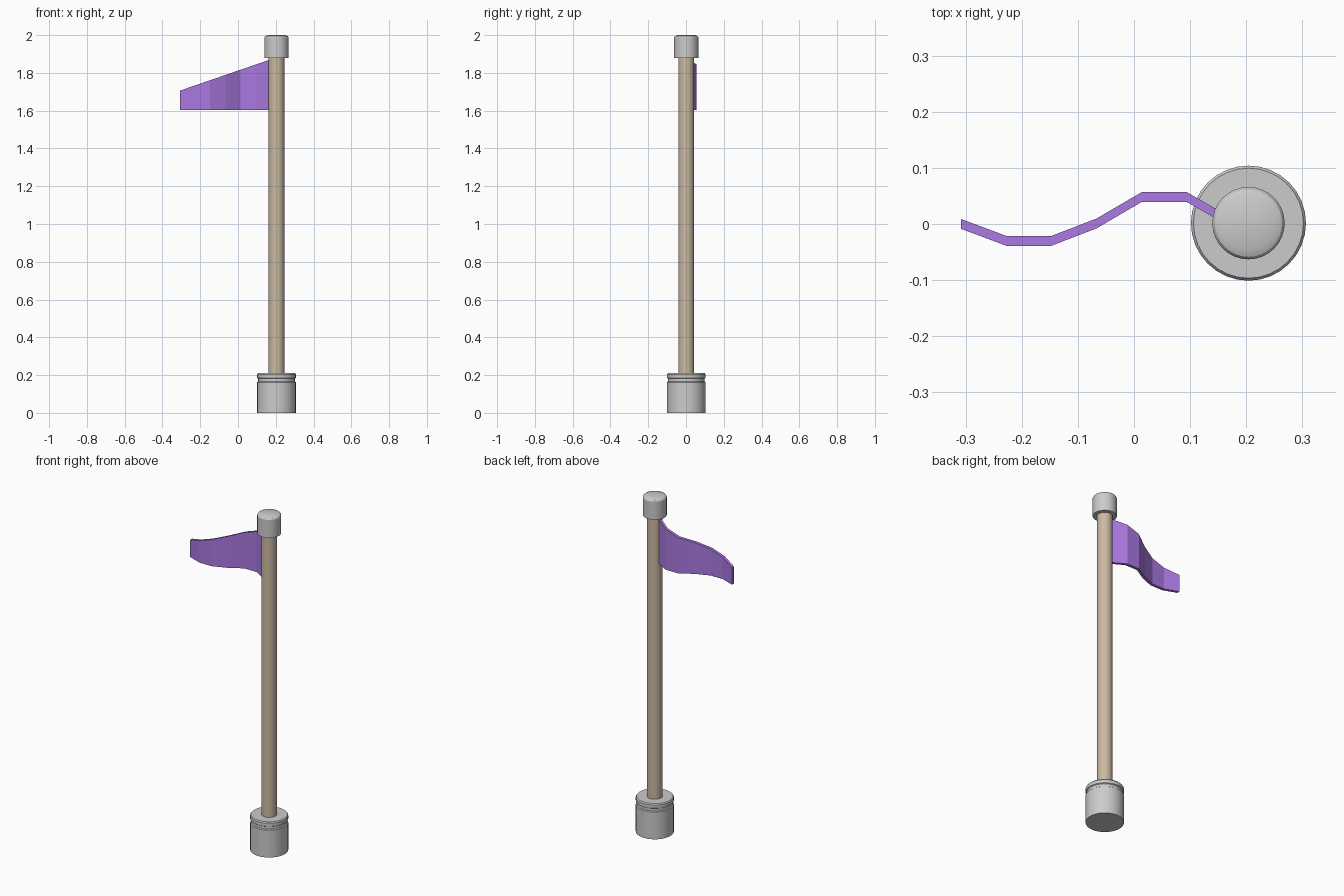
import bpy, bmesh, math

if "Cube" in bpy.data.objects:
    bpy.data.objects.remove(bpy.data.objects["Cube"])

PX, PY = 0.204, 0.0015   # pole axis
SIDES = 32


def material(name, rgb):
    m = bpy.data.materials.new(name)
    m.diffuse_color = (*rgb, 1)
    m.use_nodes = True
    m.node_tree.nodes["Principled BSDF"].inputs["Base Color"].default_value = m.diffuse_color
    return m


def finish(name, bm, mat=None):
    bmesh.ops.recalc_face_normals(bm, faces=bm.faces)
    me = bpy.data.meshes.new(name)
    bm.to_mesh(me)
    bm.free()
    ob = bpy.data.objects.new(name, me)
    bpy.context.collection.objects.link(ob)
    if mat:
        me.materials.append(mat)
    return ob


def turned(name, profile, mat=None):
    """Closed round part from (radius, z) points around the pole axis."""
    bm = bmesh.new()
    rings = []
    for r, z in profile:
        rings.append([bm.verts.new((PX + r * math.cos(2 * math.pi * i / SIDES),
                                    PY + r * math.sin(2 * math.pi * i / SIDES), z))
                      for i in range(SIDES)])
    for a, b in zip(rings, rings[1:]):
        for i in range(SIDES):
            j = (i + 1) % SIDES
            bm.faces.new((a[i], a[j], b[j], b[i]))
    bm.faces.new(rings[0])
    bm.faces.new(rings[-1])
    ob = finish(name, bm, mat)
    bpy.ops.object.select_all(action='DESELECT')
    ob.select_set(True)
    bpy.context.view_layer.objects.active = ob
    bpy.ops.object.shade_smooth_by_angle(angle=math.radians(30))
    return ob


tan = material("tan", (0.60, 0.49, 0.36))
purple = material("purple", (0.40, 0.19, 0.75))

# Grooved base socket
turned("base", [(0.1025, 0), (0.1025, 0.162), (0.097, 0.166), (0.097, 0.181),
                (0.1025, 0.185), (0.1025, 0.204), (0.098, 0.21)])

# Pole
turned("pole", [(0.042, 0.2), (0.042, 1.89)], tan)

# Cap with chamfered top
turned("cap", [(0.0645, 1.88), (0.0645, 1.987), (0.06, 1.994), (0.047, 2.0)])

# Waving pennant, tapering away from the pole
wave = [0.0, -0.03, -0.03, 0.001, 0.048, 0.048, 0.002]
bottom, thick = 1.604, 0.0088
bm = bmesh.new()
loops = []
for i, y in enumerate(wave):
    t = i / (len(wave) - 1)
    x = -0.308 + 0.4825 * t
    top = 1.706 + 0.166 * t
    loops.append([bm.verts.new(c) for c in ((x, y - thick, bottom), (x, y + thick, bottom),
                                            (x, y + thick, top), (x, y - thick, top))])
for a, b in zip(loops, loops[1:]):
    for k in range(4):
        n = (k + 1) % 4
        bm.faces.new((a[k], a[n], b[n], b[k]))
bm.faces.new(loops[0])
bm.faces.new(loops[-1])
finish("pennant", bm, purple)
